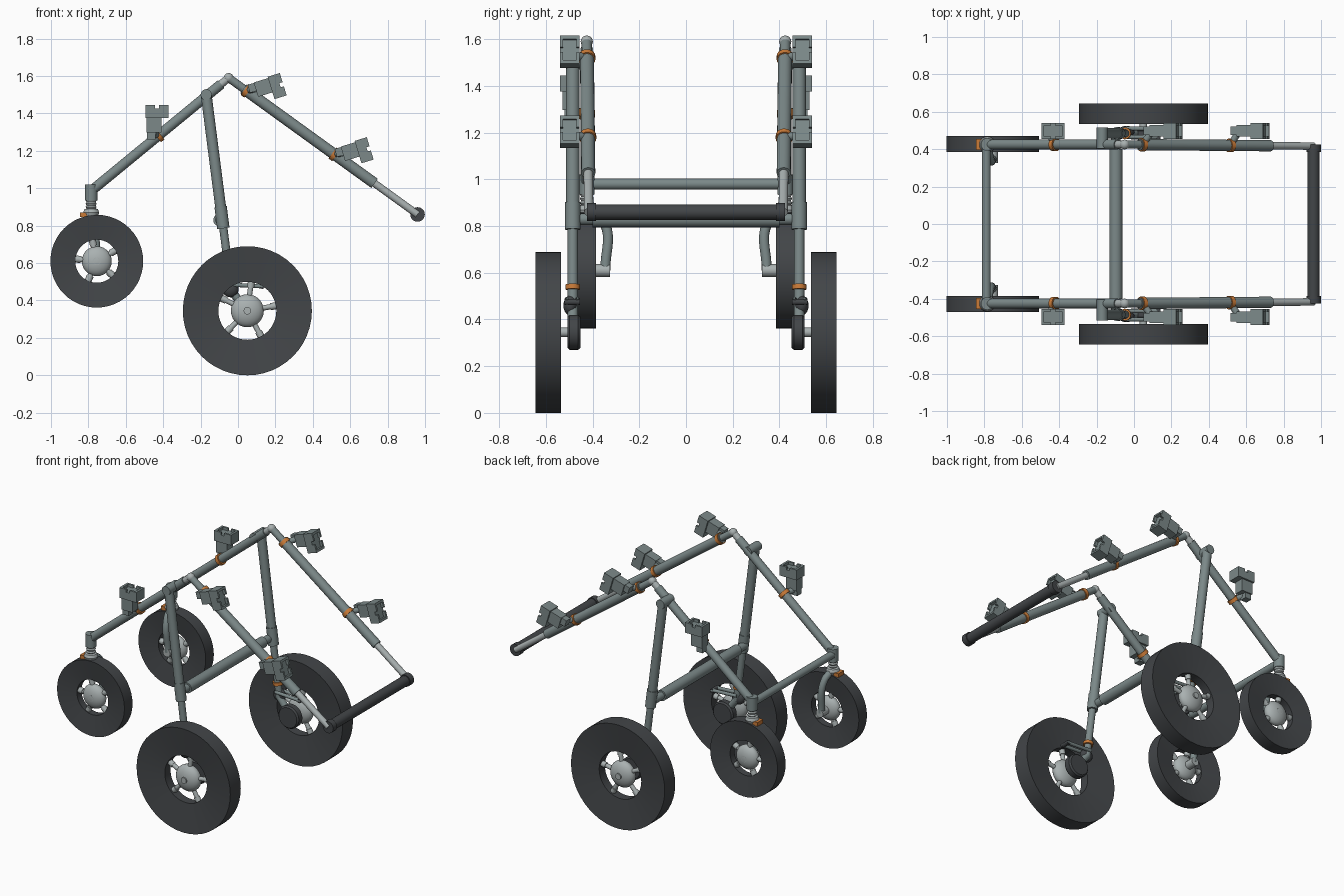
import bpy, bmesh, math
from mathutils import Vector, Matrix

if "Cube" in bpy.data.objects:
    bpy.data.objects.remove(bpy.data.objects["Cube"], do_unlink=True)


def material(name, r, g, b):
    m = bpy.data.materials.new(name)
    m.use_nodes = True
    m.diffuse_color = (r, g, b, 1)
    m.node_tree.nodes["Principled BSDF"].inputs["Base Color"].default_value = (r, g, b, 1)
    return m


FRAME = material("grey_green_frame", 0.2, 0.25, 0.25)
LIGHT = material("light_metal", 0.4, 0.44, 0.44)
RUBBER = material("dark_rubber", 0.055, 0.06, 0.065)
ORANGE = material("orange_clamp", 0.6, 0.2, 0.04)
parts = []


def finish(name, bm, mat):
    bmesh.ops.recalc_face_normals(bm, faces=bm.faces)
    mesh = bpy.data.meshes.new(name)
    bm.to_mesh(mesh)
    bm.free()
    ob = bpy.data.objects.new(name, mesh)
    mesh.materials.append(mat)
    bpy.context.collection.objects.link(ob)
    parts.append(ob)
    return ob


def add_rod(bm, a, b, r, r2=None, seg=20):
    a, b = Vector(a), Vector(b)
    turn = (b - a).to_track_quat('Z', 'Y').to_matrix().to_4x4()
    bmesh.ops.create_cone(bm, cap_ends=True, segments=seg, radius1=r, radius2=r if r2 is None else r2,
                          depth=(b - a).length, matrix=Matrix.Translation((a + b) / 2) @ turn)


def rod(name, a, b, r, mat, r2=None):
    bm = bmesh.new()
    add_rod(bm, a, b, r, r2)
    return finish(name, bm, mat)


def ball(name, c, r, mat, flat=1.0):
    bm = bmesh.new()
    bmesh.ops.create_uvsphere(bm, u_segments=24, v_segments=14, radius=r,
                              matrix=Matrix.Translation(c) @ Matrix.Diagonal((1, flat, 1, 1)))
    return finish(name, bm, mat)


def add_box(bm, c, size, m=Matrix()):
    bmesh.ops.create_cube(bm, size=1, matrix=m @ Matrix.Translation(c) @ Matrix.Diagonal((*size, 1)))


def lathe(name, profile, centre, mat, axis='Y', closed=False):
    """Spin (radius, height) points around an axis through centre."""
    bm = bmesh.new()
    vs = [bm.verts.new((r, 0, h)) for r, h in profile]
    edges = [bm.edges.new(p) for p in zip(vs, vs[1:])]
    if closed:
        edges.append(bm.edges.new((vs[-1], vs[0])))
    bmesh.ops.spin(bm, geom=vs + edges, cent=(0, 0, 0), axis=(0, 0, 1), angle=math.tau, steps=48)
    bmesh.ops.remove_doubles(bm, verts=bm.verts, dist=1e-5)
    turn = Matrix.Rotation(math.pi / 2, 4, 'X') if axis == 'Y' else Matrix()
    bm.transform(Matrix.Translation(centre) @ turn)
    return finish(name, bm, mat)


def wheel(name, c, radius, hole, width, hub, start):
    """Dished tyre, tubular spokes and a domed hub."""
    c, h = Vector(c), width / 2
    dish = h * 0.55
    lathe(name + "_tyre", [(hole, -dish), (radius, -h), (radius, h), (hole, dish)], c, RUBBER, closed=True)
    bm = bmesh.new()
    for i in range(5):
        a = math.radians(start + 72 * i)
        d = Vector((math.cos(a), 0, math.sin(a)))
        add_rod(bm, c + d * hub * 0.7, c + d * (hole + 0.01), 0.014, seg=12)
        add_rod(bm, c + d * (hole - 0.03), c + d * (hole + 0.005), 0.019, seg=12)
    finish(name + "_spokes", bm, LIGHT)
    ball(name + "_hub", c, hub, LIGHT, 0.55)
    rod(name + "_hub_nub", c - Vector((0, h, 0)), c + Vector((0, h, 0)), 0.02, LIGHT)


def bracket(name, x, z, tilt, s):
    """Slotted accessory block on a stem, local z pointing outward."""
    bm = bmesh.new()
    m = Matrix.Translation((x, s * 0.498, z)) @ Matrix.Rotation(math.radians(tilt), 4, 'Y')
    add_box(bm, (0, 0, 0.03), (0.125, 0.085, 0.05), m)
    for e in (-1, 1):
        add_box(bm, (e * 0.055, 0, 0.064), (0.015, 0.085, 0.018), m)
        for f in (-1, 1):
            add_box(bm, (e * 0.034, f * 0.036, 0.064), (0.045, 0.013, 0.018), m)
    add_box(bm, (-0.015, 0, -0.035), (0.08, 0.062, 0.08), m)
    add_box(bm, (-0.03, 0, -0.09), (0.045, 0.045, 0.04), m)
    finish(name, bm, FRAME)


def along(a, b, x):
    t = (x - a[0]) / (b[0] - a[0])
    return Vector(a).lerp(Vector(b), t)


for s, side in ((-1, "right"), (1, "left")):
    y, yl = s * 0.425, s * 0.485
    low, apex, grip = (-0.78, y, 0.99), (-0.05, y, 1.59), (0.96, y * 0.98, 0.86)

    # Sloping side tubes with telescoping handle arm
    rod(side + "_lower_side_tube", low, along(low, apex, -0.09), 0.027, FRAME)
    rod(side + "_upper_link", along(low, apex, -0.12), apex, 0.021, LIGHT)
    ball(side + "_apex_joint", apex, 0.026, LIGHT)
    rod(side + "_arm_link", apex, along(apex, grip, 0.06), 0.022, FRAME)
    rod(side + "_arm_tube", along(apex, grip, 0.03), along(apex, grip, 0.73), 0.03, FRAME)
    rod(side + "_arm_extension", along(apex, grip, 0.72), grip, 0.02, LIGHT)
    rod(side + "_handle_cap", (0.96, s * 0.385, 0.86), (0.96, s * 0.425, 0.86), 0.039, RUBBER)

    # Clamps and accessory brackets
    for i, (a, b, x, bx, bz, tilt) in enumerate((
            (low, apex, -0.425, -0.433, 1.372, 0),
            (apex, grip, 0.045, 0.172, 1.535, 73),
            (apex, grip, 0.515, 0.637, 1.192, 73))):
        p = along(a, b, x)
        d = (Vector(b) - Vector(a)).normalized() * 0.012
        rod(f"{side}_clamp_{i}", p - d, p + d, 0.036, ORANGE)
        bracket(f"{side}_bracket_{i}", bx, bz, tilt, s)
        foot = Matrix.Rotation(math.radians(tilt), 3, 'Y') @ Vector((-0.02, 0, -0.08))
        rod(f"{side}_bracket_arm_{i}", p, Vector((bx, yl, bz)) + foot, 0.018, FRAME)

    # Main leg with pivot and sleeve
    top, foot = Vector((-0.17, yl, 1.5)), Vector((-0.035, yl, 0.45))
    rod(side + "_leg_tube", top, top.lerp(foot, 0.66), 0.029, FRAME)
    rod(side + "_leg_lower_tube", top.lerp(foot, 0.6), foot, 0.022, FRAME)
    rod(side + "_leg_sleeve", top.lerp(foot, 0.57), top.lerp(foot, 0.68), 0.033, FRAME)
    rod(side + "_leg_pivot", (-0.17, s * 0.405, 1.5), (-0.17, s * 0.515, 1.5), 0.03, FRAME)
    rod(side + "_leg_clamp", top.lerp(foot, 0.905), top.lerp(foot, 0.925), 0.031, ORANGE)

    # Axle carrier, drum and brake linkage
    rod(side + "_axle_link", foot, (0.05, yl, 0.345), 0.022, FRAME)
    ball(side + "_brake_knuckle", (-0.04, s * 0.495, 0.46), 0.043, RUBBER, 0.7)
    lathe(side + "_drum", [(0, -0.028), (0.066, -0.028), (0.075, -0.018), (0.075, 0.018),
                           (0.066, 0.028), (0, 0.028)], (0.05, s * 0.48, 0.345), RUBBER)
    rod(side + "_axle", (0.05, s * 0.48, 0.345), (0.05, s * 0.6, 0.345), 0.02, LIGHT)
    for dy in (0.465, 0.51):
        rod(side + "_brake_rod", (-0.05, s * dy, 0.485), (0.14, s * dy, 0.475), 0.011, FRAME)
    rod(side + "_brake_pin", (0.13, s * 0.455, 0.475), (0.13, s * 0.52, 0.475), 0.013, RUBBER)
    wheel(side + "_large_wheel", (0.05, s * 0.59, 0.345), 0.345, 0.155, 0.11, 0.088, 10)

    # Caster stem: socket, ribbed neck and flared collar
    rod(side + "_caster_socket", (-0.785, y, 0.935), (-0.785, y, 1.02), 0.034, FRAME)
    lathe(side + "_caster_neck", [(0, 0.85), (0.036, 0.85), (0.043, 0.87), (0.036, 0.888), (0.024, 0.892),
                                  (0.03, 0.9), (0.024, 0.908), (0.03, 0.918), (0.024, 0.926),
                                  (0.03, 0.936), (0, 0.94)], (-0.785, y, 0), LIGHT, axis='Z')
    bm = bmesh.new()
    add_box(bm, (-0.825, y, 0.859), (0.04, 0.06, 0.025))
    finish(side + "_caster_lock", bm, ORANGE)

    # Single-sided curved fork
    curve = bpy.data.curves.new(side + "_fork", 'CURVE')
    curve.dimensions = '3D'
    curve.bevel_depth, curve.bevel_resolution, curve.use_fill_caps = 0.022, 4, True
    spline = curve.splines.new('BEZIER')
    path = ((-0.785, 0.425, 0.875), (-0.77, 0.352, 0.82), (-0.755, 0.345, 0.61))
    spline.bezier_points.add(len(path) - 1)
    for bp, p in zip(spline.bezier_points, path):
        bp.co = (p[0], s * p[1], p[2])
        bp.handle_left_type = bp.handle_right_type = 'AUTO'
    curve.materials.append(FRAME)
    bpy.context.collection.objects.link(bpy.data.objects.new(side + "_fork", curve))
    rod(side + "_fork_axle", (-0.755, s * 0.325, 0.61), (-0.755, s * 0.43, 0.61), 0.027, LIGHT)
    wheel(side + "_small_wheel", (-0.755, s * 0.4275, 0.61), 0.248, 0.115, 0.085, 0.08, 30)

# Cross members and push handle
rod("rear_crossbar", (-0.79, -0.425, 0.98), (-0.79, 0.425, 0.98), 0.024, FRAME)
rod("centre_crossbar", (-0.097, -0.4, 0.83), (-0.097, 0.4, 0.83), 0.035, FRAME)
rod("centre_crossbar_core", (-0.097, -0.485, 0.83), (-0.097, 0.485, 0.83), 0.025, FRAME)
rod("push_handle", (0.96, -0.4, 0.86), (0.96, 0.4, 0.86), 0.033, RUBBER)

# Smooth round surfaces, keep hard edges
bpy.ops.object.select_all(action='DESELECT')
for ob in parts:
    ob.select_set(True)
bpy.context.view_layer.objects.active = parts[0]
bpy.ops.object.shade_smooth_by_angle(angle=math.radians(35))
